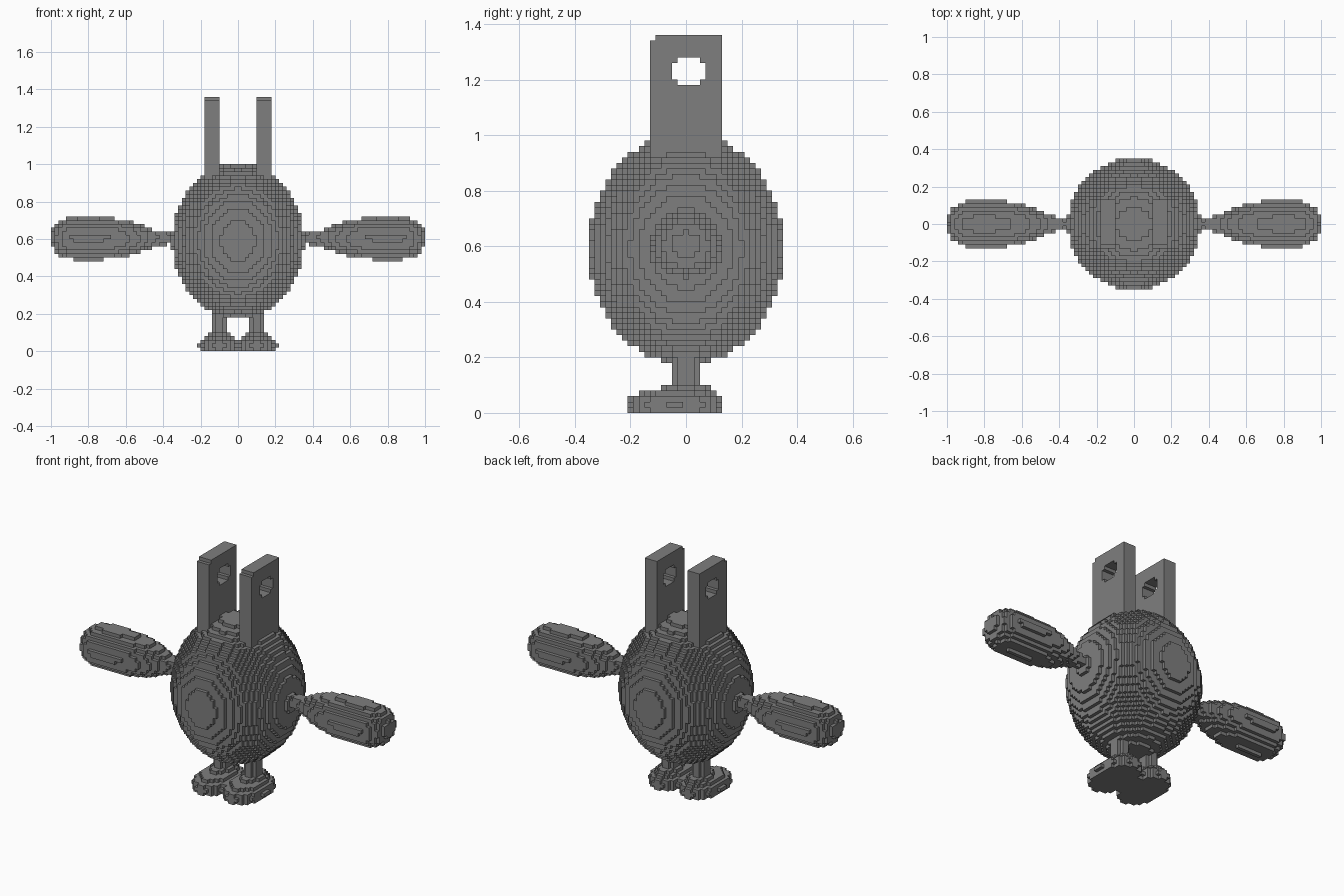
import bpy
import bmesh
from math import hypot
from mathutils import Vector

cube = bpy.data.objects.get("Cube")
if cube:
    bpy.data.objects.remove(cube, do_unlink=True)

S = 0.02  # block size

grey = bpy.data.materials.new("mid_grey")
grey.use_nodes = True
colour = (0.21, 0.21, 0.21, 1)
grey.diffuse_color = colour
grey.node_tree.nodes["Principled BSDF"].inputs["Base Color"].default_value = colour


def centre(c):
    # Blocks straddle y = 0 but meet at x = 0 and z = 0
    return (c[0] + 0.5) * S, c[1] * S, (c[2] + 0.5) * S


# Shape rules: true where a block centre lies inside the part
def body(x, y, z):
    return (x * x + y * y) / 0.353 ** 2 + ((z - 0.59) / 0.415) ** 2 <= 1


ARM = [(0.32, 0.034), (0.42, 0.036), (0.46, 0.055), (0.52, 0.08), (0.58, 0.10),
       (0.68, 0.1203), (0.83, 0.1225), (0.90, 0.1203), (0.95, 0.10),
       (0.98, 0.075), (1.0, 0.03)]


def arm(x, y, z):
    for (x0, r0), (x1, r1) in zip(ARM, ARM[1:]):
        if x0 <= x < x1:
            r = r0 + (r1 - r0) * (x - x0) / (x1 - x0)
            return hypot(y, (z - 0.603) * 1.07) <= r
    return False


def plate(x, y, z):
    inside = 0.10 < x < 0.18 and abs(y) < 0.13 and 0.85 < z < 1.36
    hole = hypot(y - 0.01, z - 1.23) < 0.057
    notch = y < -0.11 and z > 1.34
    return inside and not hole and not notch


def leg(x, y, z):
    return hypot(x - 0.10, y) < 0.042 and 0.08 < z < 0.25


def foot(x, y, z):
    sole = ((x - 0.10) / 0.112) ** 2 + ((y + 0.04) / 0.172) ** 2 + ((z - 0.03) / 0.058) ** 2 <= 1
    ry = 0.172 - z
    ankle = 0.06 < z < 0.12 and ((x - 0.10) / (ry - 0.028)) ** 2 + (y / ry) ** 2 <= 1
    return sole or ankle


def mirrored(rule, side):
    return lambda x, y, z: x * side > 0 and rule(x * side, y, z)


# Parts in order of priority: each block belongs to the first part that claims it
rules = {"body": body}
for name, rule in (("arm", arm), ("ear_plate", plate), ("leg", leg), ("foot", foot)):
    for label, side in (("left", 1), ("right", -1)):
        rules[label + "_" + name] = mirrored(rule, side)

owner = {}
for i in range(-50, 50):
    for j in range(-18, 19):
        for k in range(68):
            p = centre((i, j, k))
            for name, rule in rules.items():
                if rule(*p):
                    owner[i, j, k] = name
                    break

# Build the outer skin of each part's blocks
AXES = [Vector(v) for v in ((1, 0, 0), (0, 1, 0), (0, 0, 1))]
for name in rules:
    bm = bmesh.new()
    verts = {}
    for cell in [c for c, part in owner.items() if part == name]:
        mid = Vector(centre(cell))
        for a in range(3):
            for sign in (1, -1):
                step = list(cell)
                step[a] += sign
                if tuple(step) in owner:
                    continue
                n, u, v = AXES[a] * sign, AXES[(a + 1) % 3], AXES[(a + 2) % 3] * sign
                quad = []
                for su, sv in ((-1, -1), (1, -1), (1, 1), (-1, 1)):
                    co = mid + (n + u * su + v * sv) * (S / 2)
                    key = tuple(round(t * 2 / S) for t in co)
                    if key not in verts:
                        verts[key] = bm.verts.new(co)
                    quad.append(verts[key])
                bm.faces.new(quad)
    mesh = bpy.data.meshes.new(name)
    bm.to_mesh(mesh)
    bm.free()
    mesh.materials.append(grey)
    bpy.context.scene.collection.objects.link(bpy.data.objects.new(name, mesh))
